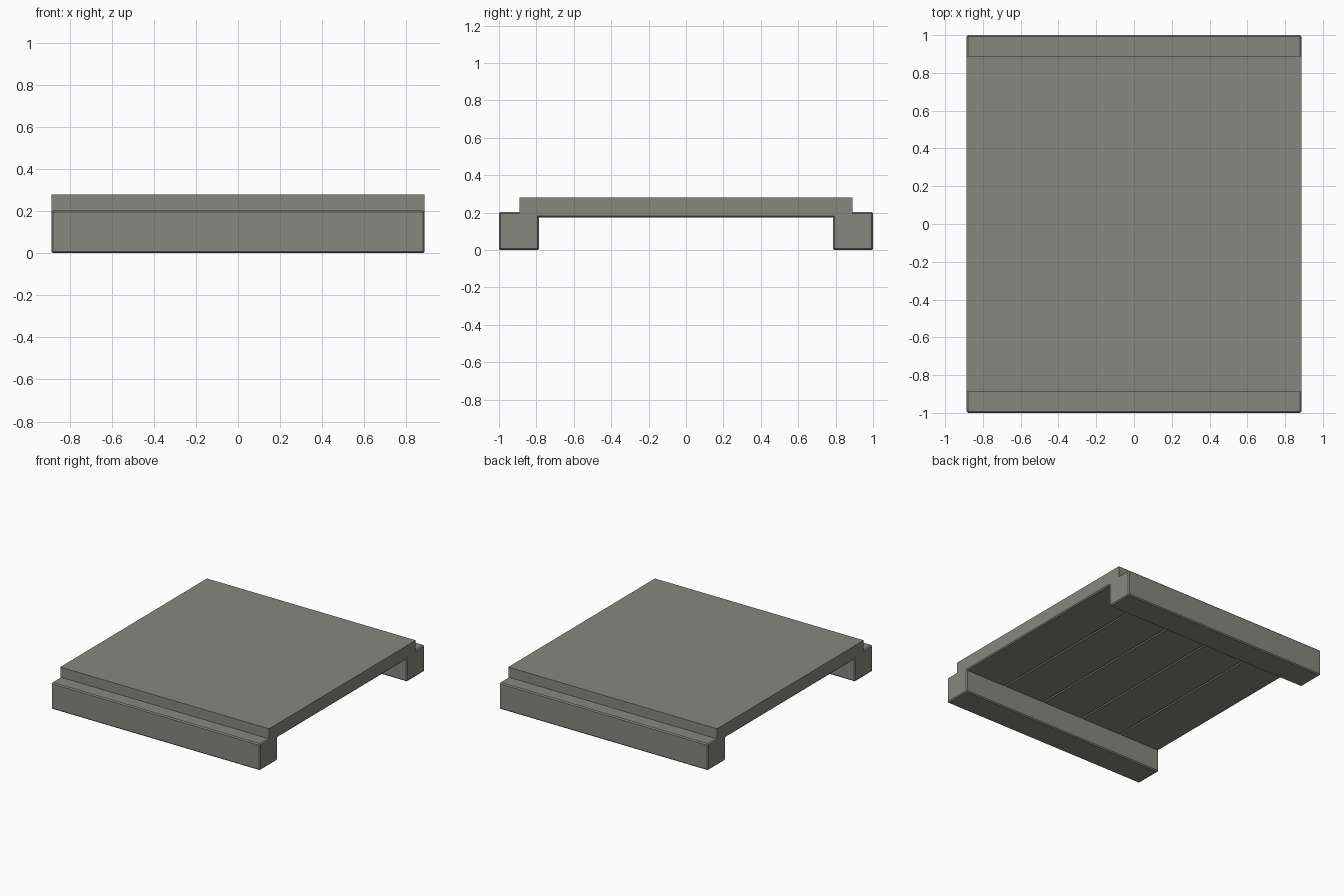
import bpy

if "Cube" in bpy.data.objects:
    bpy.data.objects.remove(bpy.data.objects["Cube"])

concrete = bpy.data.materials.new("warm grey concrete")
concrete.diffuse_color = (0.245, 0.242, 0.218, 1)
concrete.use_nodes = True
concrete.node_tree.nodes["Principled BSDF"].inputs["Base Color"].default_value = concrete.diffuse_color


def block(name, lo, hi, bevel=0):
    """Box between two corners, with optional chamfered edges."""
    bpy.ops.mesh.primitive_cube_add(
        size=1, location=[(a + b) / 2 for a, b in zip(lo, hi)])
    ob = bpy.context.object
    ob.name = name
    ob.scale = [b - a for a, b in zip(lo, hi)]
    bpy.ops.object.transform_apply(location=False, rotation=False, scale=True)
    ob.data.materials.append(concrete)
    if bevel:
        mod = ob.modifiers.new("chamfer", 'BEVEL')
        mod.width = bevel
        mod.segments = 1
    return ob


W = 0.887  # half width

# Flat deck slab
block("deck_slab", (-W, -0.89, 0.185), (W, 0.89, 0.28))

# Supporting beams at front and back
block("front_beam", (-W, -1, 0), (W, -0.785, 0.203), 0.008)
block("back_beam", (-W, 0.785, 0), (W, 1, 0.203), 0.008)

# Underside planks running front to back
COUNT = 5
step = 2 * W / COUNT
for i in range(COUNT):
    x = -W + i * step
    block(f"underside_plank_{i + 1}", (x, -0.88, 0.173), (x + step, 0.88, 0.26), 0.008)
